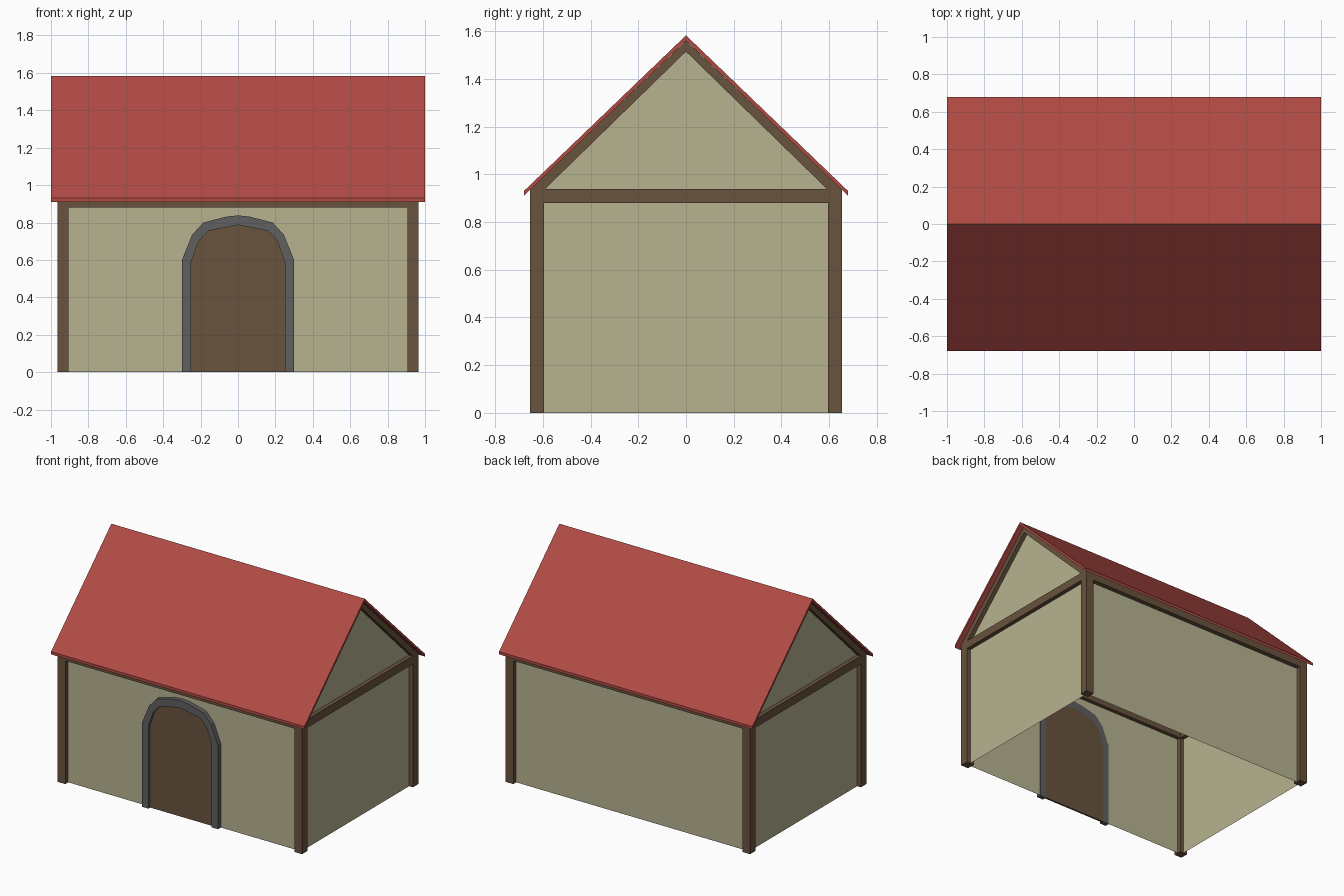
import bpy, bmesh
from mathutils import Vector

if "Cube" in bpy.data.objects:
    bpy.data.objects.remove(bpy.data.objects["Cube"])


def material(name, rgb):
    m = bpy.data.materials.new(name)
    m.diffuse_color = (*rgb, 1)
    m.use_nodes = True
    m.node_tree.nodes["Principled BSDF"].inputs["Base Color"].default_value = m.diffuse_color
    return m


PLASTER = material("plaster", (0.47, 0.45, 0.28))
WOOD = material("wood", (0.141, 0.087, 0.048))
TILE = material("roof_red", (0.44, 0.07, 0.06))
STONE = material("stone", (0.115, 0.115, 0.118))


def finish(name, bm, mat):
    bmesh.ops.recalc_face_normals(bm, faces=bm.faces)
    mesh = bpy.data.meshes.new(name)
    bm.to_mesh(mesh)
    bm.free()
    mesh.materials.append(mat)
    ob = bpy.data.objects.new(name, mesh)
    bpy.context.collection.objects.link(ob)
    return ob


def box(name, lo, hi, mat):
    bm = bmesh.new()
    bmesh.ops.create_cube(bm, size=1)
    lo, hi = Vector(lo), Vector(hi)
    for v in bm.verts:
        v.co = (lo + hi) / 2 + v.co * (hi - lo)
    return finish(name, bm, mat)


def prism(name, profile, axis, a, b, mat):
    """Extrude a 2D profile along x (profile = y,z) or y (profile = x,z)."""
    bm = bmesh.new()
    def place(p, t):
        return (t, *p) if axis == "x" else (p[0], t, p[1])
    face = bm.faces.new([bm.verts.new(place(p, a)) for p in profile])
    ext = bmesh.ops.extrude_face_region(bm, geom=[face], use_keep_orig=True)
    move = Vector(place((0, 0), b - a))
    for v in ext["geom"]:
        if isinstance(v, bmesh.types.BMVert):
            v.co += move
    return finish(name, bm, mat)


def mirrored(half):
    """Close a right-hand half profile by reflecting it across the centre."""
    return half + [(-u, v) for u, v in reversed(half) if u > 0]


X0, X1 = 0.905, 0.965      # timber extents at the gable ends
Y0, Y1 = 0.595, 0.655      # timber extents at the long sides
WX, WY = 0.935, 0.622      # wall planes

# Plaster wall shell: gabled ends and long sides, open below and under the roof
bm = bmesh.new()
outline = [(-WY, 0), (WY, 0), (WY, 0.95), (0, 1.545), (-WY, 0.95)]
ends = [[bm.verts.new((x, y, z)) for y, z in outline] for x in (-WX, WX)]
for e in ends:
    bm.faces.new(e)
for i, j in ((0, 4), (1, 2)):
    bm.faces.new([ends[0][i], ends[1][i], ends[1][j], ends[0][j]])
finish("walls", bm, PLASTER)

# Corner posts
for sx, side in ((-1, "left"), (1, "right")):
    for sy, end in ((-1, "front"), (1, "back")):
        xs = sorted((sx * X0, sx * X1))
        ys = sorted((sy * Y0, sy * Y1))
        box(f"post_{end}_{side}", (xs[0], ys[0], 0), (xs[1], ys[1], 0.938), WOOD)

# Horizontal wall-top beams
for sy, end in ((-1, "front"), (1, "back")):
    ys = sorted((sy * Y0, sy * Y1))
    box(f"beam_{end}", (-X0, ys[0], 0.88), (X0, ys[1], 0.938), WOOD)

# Gable-end tie beams and sloping rafters
for sx, side in ((-1, "left"), (1, "right")):
    a, b = sorted((sx * X0, sx * X1))
    box(f"tie_beam_{side}", (a, -Y0, 0.88), (b, Y0, 0.938), WOOD)
    for sy, end in ((-1, "front"), (1, "back")):
        rafter = [(0, 1.56), (sy * Y1, 0.935), (sy * Y0, 0.935), (0, 1.515)]
        prism(f"rafter_{end}_{side}", rafter, "x", a, b, WOOD)

# Thin overhanging roof
roof = [(0, 1.583), (0.68, 0.93), (0.68, 0.91), (0, 1.561),
        (-0.68, 0.91), (-0.68, 0.93)]
prism("roof", roof, "x", -1, 1, TILE)

# Arched door and its stone surround
inner = mirrored([(0.25, 0), (0.25, 0.59), (0.21, 0.70), (0.16, 0.755), (0, 0.787)])
outer = mirrored([(0.30, 0), (0.30, 0.60), (0.245, 0.735), (0.185, 0.80),
                  (0.06, 0.832), (0, 0.838)])
outer_arch = [p for p in outer]
inner_arch = list(reversed(inner))
prism("door", inner, "y", -0.634, -0.6215, WOOD)
prism("door_frame", outer_arch + inner_arch, "y", -0.654, -0.6215, STONE)
